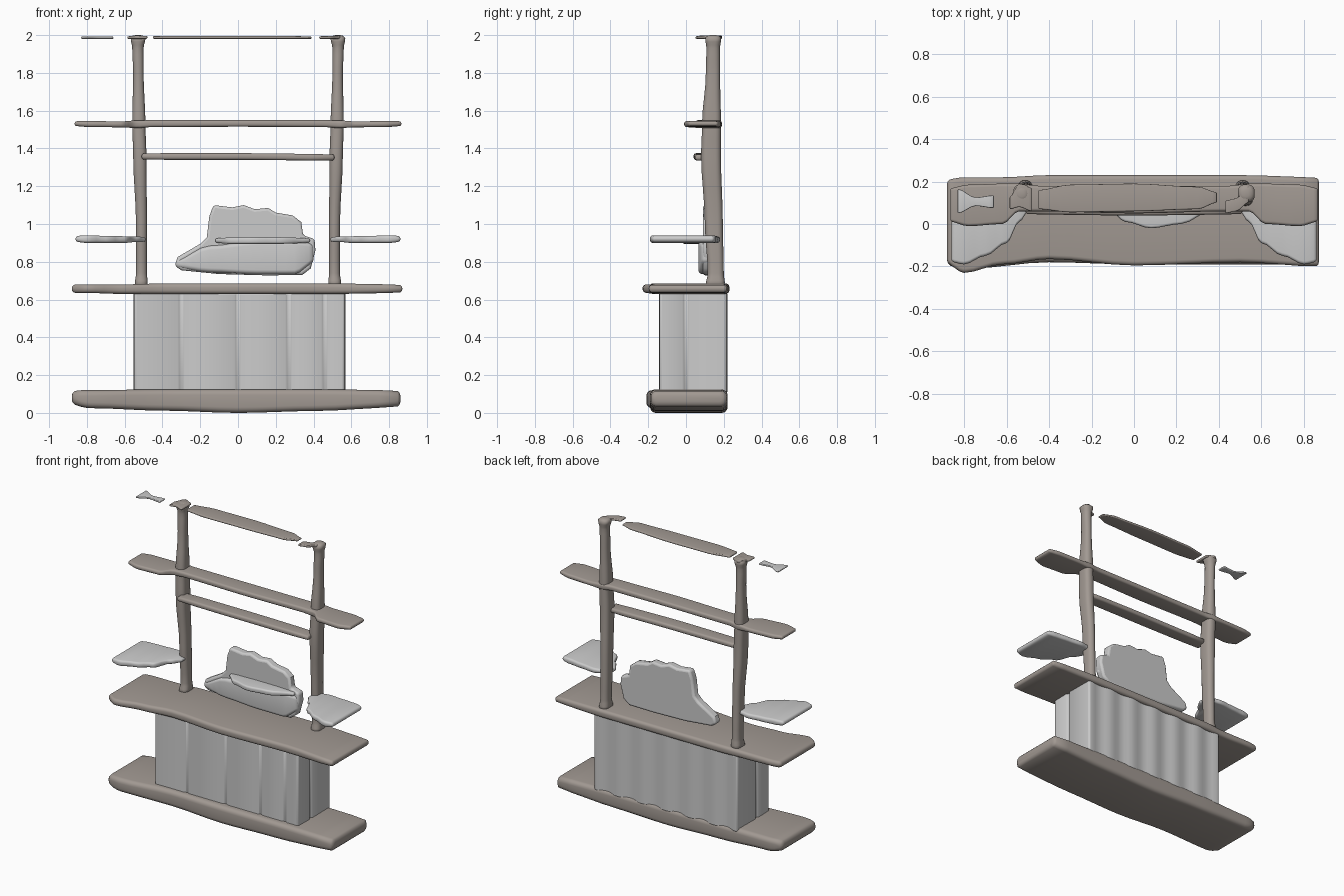
import bpy, bmesh, math
from mathutils import Vector

if "Cube" in bpy.data.objects:
    bpy.data.objects.remove(bpy.data.objects["Cube"])

MAP = {"x": lambda t, a, b: (t, a, b), "z": lambda t, a, b: (a, b, t)}


def finish(name, bm, colour=None):
    bmesh.ops.recalc_face_normals(bm, faces=bm.faces)
    me = bpy.data.meshes.new(name)
    bm.to_mesh(me)
    bm.free()
    ob = bpy.data.objects.new(name, me)
    bpy.context.collection.objects.link(ob)
    for p in me.polygons:
        p.use_smooth = True
    if colour:
        me.materials.append(colour)
    return ob


def section(a0, a1, b0, b1, r, seg=4):
    # rounded rectangle
    r = max(0.0008, min(r, (a1 - a0) * .49, (b1 - b0) * .49))
    pts = []
    for k, (cx, cy) in enumerate([(a1 - r, b1 - r), (a0 + r, b1 - r),
                                  (a0 + r, b0 + r), (a1 - r, b0 + r)]):
        for i in range(seg + 1):
            g = math.pi / 2 * (k + i / seg)
            pts.append((cx + r * math.cos(g), cy + r * math.sin(g)))
    return pts


def loft(name, axis, stations, r, colour=None):
    # rounded bar through stations (t, a0, a1, b0, b1) with rounded ends
    def end(s, sign):
        out = []
        rr = min(r, (s[2] - s[1]) * .45, (s[4] - s[3]) * .45)
        for g in (0, 30, 60):
            i = rr * (1 - math.sin(math.radians(g)))
            o = rr * (1 - math.cos(math.radians(g)))
            out.append((s[0] + sign * o, s[1] + i, s[2] - i, s[3] + i, s[4] - i))
        return out
    st = end(stations[0], 1)
    dense = []
    for p, q in zip(stations, stations[1:]):
        for i in range(4):
            f = i / 4
            e = f * f * (3 - 2 * f)
            dense.append((p[0] + (q[0] - p[0]) * f,
                          *[u + (v - u) * e for u, v in zip(p[1:], q[1:])]))
    st[-1:] = [st[-1]]
    lo, hi = stations[0][0] + r, stations[-1][0] - r
    st += [s for s in dense if lo <= s[0] <= hi]
    st += end(stations[-1], -1)[::-1]
    bm = bmesh.new()
    rings = [[bm.verts.new(MAP[axis](s[0], *p)) for p in section(*s[1:], r)] for s in st]
    n = len(rings[0])
    for A, B in zip(rings, rings[1:]):
        for i in range(n):
            bm.faces.new((A[i], A[(i + 1) % n], B[(i + 1) % n], B[i]))
    bm.faces.new(rings[0])
    bm.faces.new(rings[-1])
    return finish(name, bm, colour)


def prism(name, pts, lo, hi, to_xyz, bevel, colour=None):
    bm = bmesh.new()
    f = bm.faces.new([bm.verts.new(to_xyz(p, lo)) for p in pts])
    ext = bmesh.ops.extrude_face_region(bm, geom=[f])["geom"]
    d = Vector(to_xyz(pts[0], hi)) - Vector(to_xyz(pts[0], lo))
    bmesh.ops.translate(bm, vec=d, verts=[v for v in ext if isinstance(v, bmesh.types.BMVert)])
    ob = finish(name, bm, colour)
    m = ob.modifiers.new("bevel", "BEVEL")
    m.width, m.segments, m.limit_method, m.angle_limit = bevel, 3, "ANGLE", math.radians(50)
    bpy.context.view_layer.objects.active = ob
    ob.select_set(True)
    bpy.ops.object.shade_smooth_by_angle(angle=math.radians(40))
    ob.select_set(False)
    return ob


def mirrored(stations):
    return [(-s[0], *s[1:]) for s in stations][::-1]


wood = bpy.data.materials.new("wood")
wood.diffuse_color = (0.36, 0.32, 0.29, 1)
wood.use_nodes = True
wood.node_tree.nodes["Principled BSDF"].inputs["Base Color"].default_value = wood.diffuse_color

# thick base plank, slightly sagging
loft("base_plank", "x", [(-.88, -.20, .20, .04, .12), (-.78, -.21, .21, .025, .12),
     (-.4, -.18, .22, .012, .125), (0, -.19, .22, 0, .125),
     (.4, -.19, .22, .01, .125), (.86, -.19, .22, .03, .12)], .03, wood)

# counter plank
loft("counter_plank", "x", [(-.88, -.19, .21, .635, .68), (-.8, -.23, .22, .635, .68),
     (-.62, -.19, .22, .63, .68), (-.4, -.165, .23, .63, .685), (0, -.195, .23, .63, .685),
     (.5, -.18, .23, .63, .685), (.87, -.20, .22, .635, .68)], .02, wood)

# cabinet, with shallow grooves on front and sides and fluted back
outline = []
x0, x1 = -.55, .565
outline.append((x0, -.14))
for g in (-.3, 0, .27, .46):
    outline += [(g - .02, -.142), (g, -.13), (g + .02, -.142)]
outline += [(x1, -.14), (x1 + .003, -.02), (x1 - .012, 0), (x1 + .003, .02), (x1, .215)]
for i in range(1, 40):
    x = x1 + (x0 - x1) * i / 40
    outline.append((x, .213 + .006 * math.cos(2 * math.pi * i / 40 * 6)))
outline += [(x0, .215), (x0 - .003, .02), (x0 + .012, 0), (x0 - .003, -.02)]
prism("cabinet", outline, .10, .64, lambda p, t: (p[0], p[1], t), .012)

# two upright posts, leaning slightly, with flared tops
post = [(.66, .475, .55, .10, .21), (.74, .482, .54, .115, .20), (1.0, .482, .54, .10, .195),
        (1.36, .485, .555, .08, .185), (1.53, .49, .56, .085, .185),
        (1.8, .50, .555, .105, .18), (1.93, .50, .56, .108, .18), (2.0, .485, .572, .098, .19)]
loft("post_right", "z", post, .03, wood)
loft("post_left", "z", [(s[0], -s[2], -s[1], *s[3:]) for s in post], .03, wood)

# small leaf-shaped side shelves
leaf = [(.49, .07, .16, .905, .93), (.54, .01, .17, .905, .935), (.6, -.09, .18, .90, .935),
        (.7, -.15, .17, .90, .937), (.8, -.19, .16, .90, .94), (.86, -.18, .15, .905, .937)]
loft("side_shelf_right", "x", leaf, .015)
loft("side_shelf_left", "x", mirrored(leaf), .015)

# upper shelf with wider ends
half = [(.45, .06, .18, 1.513, 1.55), (.54, .06, .19, 1.508, 1.548), (.62, .0, .19, 1.512, 1.543),
        (.78, -.01, .185, 1.513, 1.545), (.865, .01, .17, 1.518, 1.545)]
loft("upper_shelf", "x", mirrored(half) + [(0, .05, .18, 1.515, 1.55)] + half, .014, wood)

# cross rail below the upper shelf
loft("cross_rail", "x", [(-.51, .045, .14, 1.34, 1.375), (0, .04, .14, 1.34, 1.375),
                         (.51, .045, .14, 1.335, 1.37)], .014, wood)

# thin remnants of the top shelf
loft("top_strip", "x", [(-.45, .07, .16, 1.98, 1.995), (-.3, .055, .185, 1.98, 1.995),
     (0, .06, .19, 1.98, 1.995), (.3, .07, .175, 1.98, 1.995), (.39, .10, .15, 1.98, 1.992)], .006, wood)
cap = [(.43, .05, .11, 1.98, 1.994), (.48, .06, .12, 1.98, 1.995), (.54, .10, .18, 1.98, 1.998)]
loft("top_cap_right", "x", cap, .006, wood)
loft("top_cap_left", "x", mirrored([(.48, .06, .17, 1.98, 1.996), (.54, .08, .19, 1.98, 1.998),
                                    (.585, .07, .13, 1.98, 1.994)]), .006, wood)
loft("top_end_flake", "x", [(-.83, .05, .165, 1.98, 1.992), (-.745, .085, .125, 1.98, 1.992),
                            (-.66, .075, .135, 1.98, 1.992)], .005)

# floating centrepiece: upright slab, rounded lower front, ledge
slab = [(-.335, .78), (-.30, .755), (-.1, .735), (.15, .728), (.34, .73), (.385, .765),
        (.41, .86), (.405, .92), (.345, .94), (.335, 1.01), (.29, 1.045), (.2, 1.06),
        (.16, 1.085), (.09, 1.078), (.03, 1.10), (-.03, 1.088), (-.13, 1.10),
        (-.152, 1.04), (-.165, .93), (-.2, .895), (-.32, .825)]
prism("centre_slab", slab, .09, .15, lambda p, t: (p[0], t, p[1]), .014)
loft("centre_cushion", "x", [(-.33, .085, .13, .765, .815), (-.15, .07, .13, .745, .885),
     (.1, .065, .13, .735, .91), (.3, .065, .13, .735, .91), (.40, .08, .13, .79, .90)], .022)
loft("centre_ledge", "x", [(-.12, .07, .13, .90, .925), (-.04, .01, .13, .895, .928),
     (.08, -.02, .13, .895, .93), (.22, .0, .13, .895, .93), (.38, .07, .13, .90, .925)], .012)
